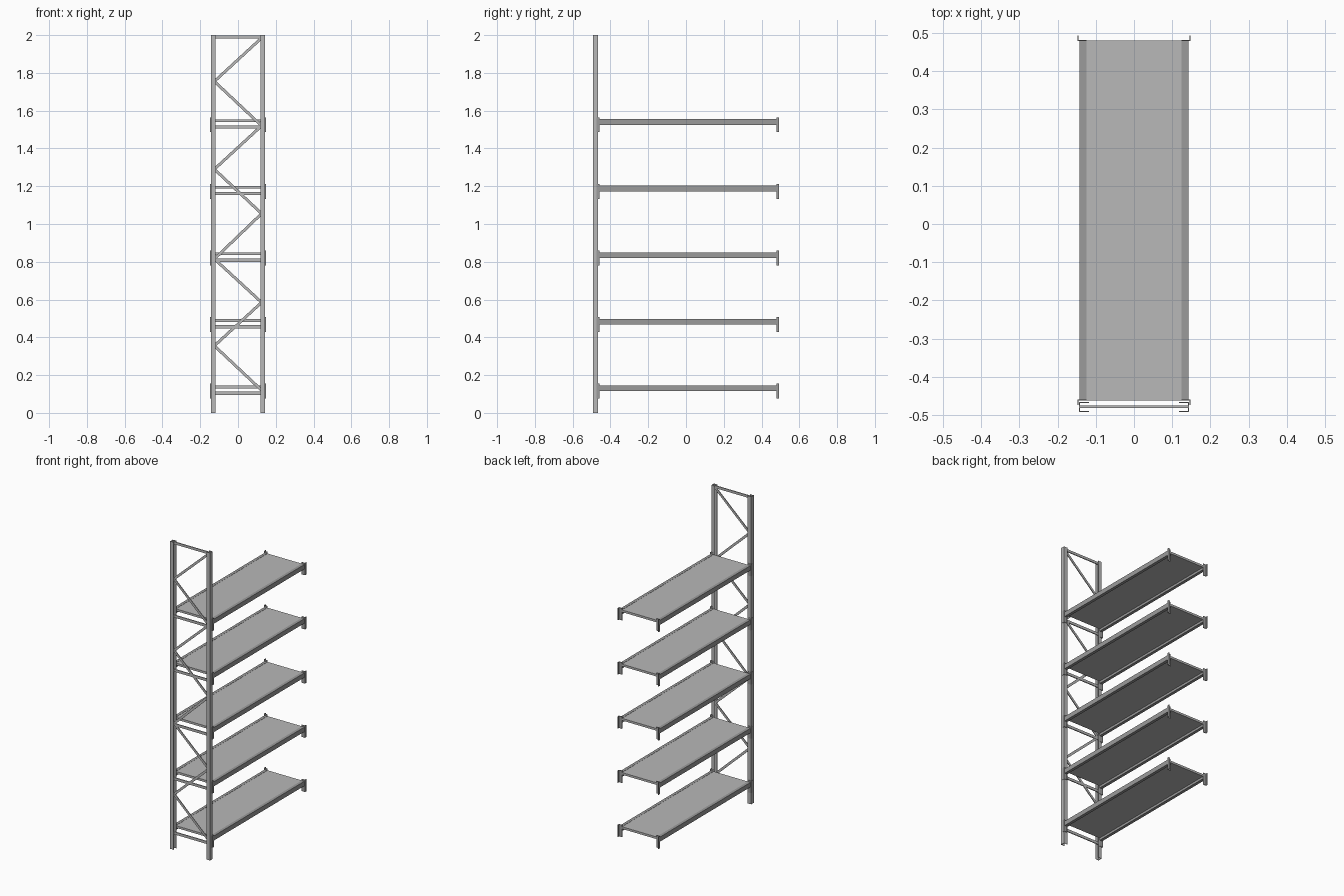
import bpy, bmesh, math
from mathutils import Matrix, Vector

if "Cube" in bpy.data.objects:
    bpy.data.objects.remove(bpy.data.objects["Cube"])


def material(name, v):
    m = bpy.data.materials.new(name)
    m.diffuse_color = (v, v, v, 1)
    m.use_nodes = True
    m.node_tree.nodes["Principled BSDF"].inputs["Base Color"].default_value = m.diffuse_color
    return m


LIGHT = material("light grey steel", 0.48)
DARK = material("mid grey steel", 0.33)


def finish(name, bm, mat):
    bmesh.ops.recalc_face_normals(bm, faces=bm.faces)
    me = bpy.data.meshes.new(name)
    bm.to_mesh(me)
    bm.free()
    me.materials.append(mat)
    ob = bpy.data.objects.new(name, me)
    bpy.context.collection.objects.link(ob)
    return ob


def box(name, x0, x1, y0, y1, z0, z1, mat):
    bm = bmesh.new()
    c = Vector(((x0 + x1) / 2, (y0 + y1) / 2, (z0 + z1) / 2))
    size = Matrix.Diagonal((abs(x1 - x0), abs(y1 - y0), abs(z1 - z0), 1))
    bmesh.ops.create_cube(bm, size=1, matrix=Matrix.Translation(c) @ size)
    return finish(name, bm, mat)


def extrude_profile(name, pts, z0, z1, mat):
    """Plan outline raised from z0 to z1."""
    bm = bmesh.new()
    f = bm.faces.new([bm.verts.new((x, y, z0)) for x, y in pts])
    r = bmesh.ops.extrude_face_region(bm, geom=[f])
    bmesh.ops.translate(bm, vec=(0, 0, z1 - z0),
                        verts=[v for v in r["geom"] if isinstance(v, bmesh.types.BMVert)])
    return finish(name, bm, mat)


def strut(name, a, b, width, y, thick, mat):
    """Flat bar between two (x, z) points."""
    dx, dz = b[0] - a[0], b[1] - a[1]
    rot = Matrix.Rotation(-math.atan2(dz, dx), 4, 'Y')
    pos = Matrix.Translation(((a[0] + b[0]) / 2, y, (a[1] + b[1]) / 2))
    bm = bmesh.new()
    bmesh.ops.create_cube(bm, size=1, matrix=pos @ rot @
                          Matrix.Diagonal((math.hypot(dx, dz), thick, width, 1)))
    return finish(name, bm, mat)


H, T = 2.0, 0.0025
YF, YB = -0.492, -0.465          # upright front and back
YM = -0.478                      # plane of the bracing

# Upright posts: open channels facing inward
for s, side in ((-1, "left"), (1, "right")):
    o, i = 0.1435, 0.118
    pts = [(o, YF), (o, YB), (i, YB), (i, YB - T), (o - T, YB - T),
           (o - T, YF + T), (i, YF + T), (i, YF)]
    extrude_profile(side + "_post", [(s * x, y) for x, y in pts], 0, H, LIGHT)

# Zigzag bracing and top tie
levels = [0.12, 0.355, 0.585, 0.815, 1.055, 1.29, 1.52, 1.755, 1.985]
for k in range(len(levels) - 1):
    x = 0.125 if k % 2 == 0 else -0.125
    strut("diagonal_brace", (x, levels[k]), (-x, levels[k + 1]), 0.015, YM, 0.005, LIGHT)
box("top_tie", -0.141, 0.141, YM - 0.003, YM + 0.003, 1.982, 1.998, LIGHT)

# Shelves
S0, S1 = -0.4615, 0.4805
for n in range(5):
    z = 0.145 + n * 0.3525
    box("shelf_panel", -0.125, 0.125, S0, S1, z - 0.015, z - 0.001, LIGHT)
    # Tie bar across the upright below each shelf
    box("cross_tie", -0.141, 0.141, YM - 0.003, YM + 0.003, z - 0.05, z - 0.033, LIGHT)
    for s in (-1, 1):
        box("side_beam", s * 0.124, s * 0.143, S0, S1, z - 0.03, z, DARK)
        # L-shaped end connectors, hooking outward past the shelf ends
        for y, d in ((S0, -1), (S1, 1)):
            pts = [(0.124, y - d * T), (0.1475, y - d * T), (0.1475, y + d * 0.0125),
                   (0.1445, y + d * 0.0125), (0.1445, y + d * 0.0005), (0.124, y + d * 0.0005)]
            extrude_profile("beam_connector", [(s * px, py) for px, py in pts],
                            z - 0.069, z + 0.01, DARK)
